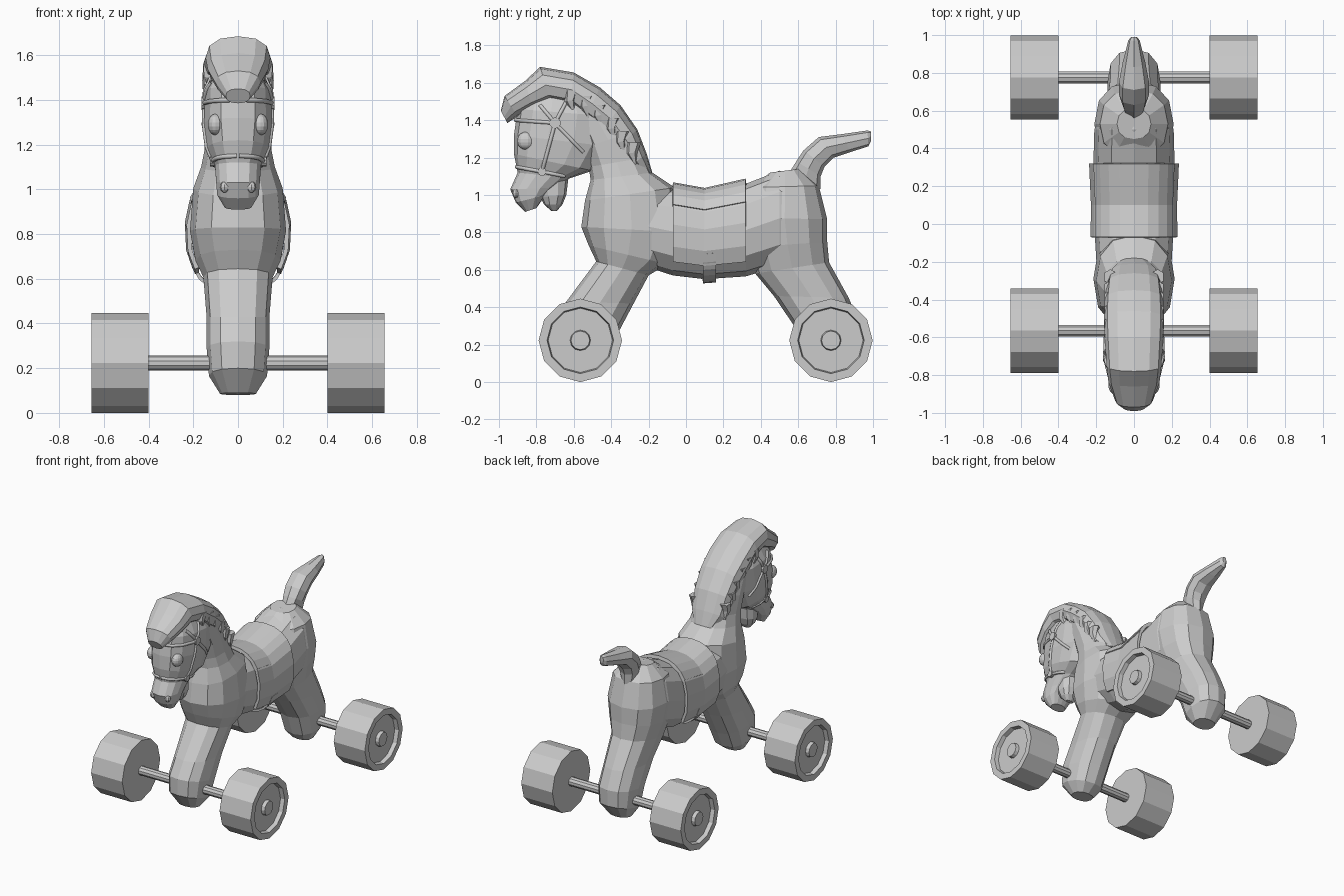
import bpy, bmesh, math
from mathutils import Vector
from mathutils.bvhtree import BVHTree

if "Cube" in bpy.data.objects:
    bpy.data.objects.remove(bpy.data.objects["Cube"])

grey = bpy.data.materials.new("light_grey")
grey.use_nodes = True
grey.diffuse_color = (0.6, 0.6, 0.6, 1)
grey.node_tree.nodes["Principled BSDF"].inputs["Base Color"].default_value = grey.diffuse_color


def finish(name, bm):
    bmesh.ops.recalc_face_normals(bm, faces=bm.faces)
    mesh = bpy.data.meshes.new(name)
    bm.to_mesh(mesh)
    bm.free()
    mesh.materials.append(grey)
    ob = bpy.data.objects.new(name, mesh)
    bpy.context.collection.objects.link(ob)
    return ob


def oval(a, b, w, t, power=0.85):
    """Point on an oval spanning profile points a and b, with half width w."""
    c, s = math.cos(t), math.sin(t)
    c = math.copysign(abs(c) ** power, c)
    s = math.copysign(abs(s) ** power, s)
    y = (a[0] + b[0]) / 2 + (a[0] - b[0]) / 2 * c
    z = (a[1] + b[1]) / 2 + (a[1] - b[1]) / 2 * c
    return Vector((w * s, y, z))


def loft(name, sections, n=12, side=0):
    bm = bmesh.new()
    rings = [[bm.verts.new(oval(a, b, w, math.tau * i / n) + Vector((side, 0, 0)))
              for i in range(n)] for a, b, w in sections]
    for r, q in zip(rings, rings[1:]):
        for i in range(n):
            j = (i + 1) % n
            bm.faces.new((r[i], r[j], q[j], q[i]))
    bm.faces.new(rings[0])
    bm.faces.new(rings[-1])
    return finish(name, bm)


def drape(name, sections, start, end, grow, thick, n=12):
    """Open band wrapped round the trunk from angle start to end."""
    bm = bmesh.new()
    rows = [[bm.verts.new(oval((y, top + grow), (y, low - grow), w + grow,
                               start + (end - start) * i / n)) for i in range(n + 1)]
            for y, top, low, w in sections]
    for r, q in zip(rows, rows[1:]):
        for i in range(n):
            bm.faces.new((r[i], r[i + 1], q[i + 1], q[i]))
    ob = finish(name, bm)
    mod = ob.modifiers.new("thickness", "SOLIDIFY")
    mod.thickness = thick
    mod.offset = 0
    return ob


def ball(name, loc, scale, seg=12):
    bm = bmesh.new()
    bmesh.ops.create_uvsphere(bm, u_segments=seg, v_segments=seg // 2 + 2, radius=1)
    for v in bm.verts:
        v.co = Vector(v.co[k] * scale[k] + loc[k] for k in range(3))
    return finish(name, bm)


def lathe(name, profile, loc, n=12):
    """Turn (x, radius) pairs round the x axis; zero radius closes the ends."""
    bm = bmesh.new()
    rings = [[bm.verts.new((loc[0] + x, loc[1] + r * math.sin(math.tau * i / n),
                            loc[2] + r * math.cos(math.tau * i / n)))
              for i in range(n)] for x, r in profile]
    for r, q in zip(rings, rings[1:]):
        for i in range(n):
            j = (i + 1) % n
            bm.faces.new((r[i], r[j], q[j], q[i]))
    bmesh.ops.remove_doubles(bm, verts=bm.verts, dist=1e-5)
    return finish(name, bm)


# Front leg, chest and neck
loft("front_leg_and_neck", [
    ((-.63, .09), (-.50, .08), .08), ((-.71, .2), (-.43, .13), .13),
    ((-.71, .32), (-.37, .25), .14), ((-.64, .43), (-.28, .42), .14),
    ((-.48, .645), (-.2, .57), .155), ((-.52, .73), (-.1, .63), .19),
    ((-.56, .83), (-.02, .8), .215), ((-.54, .97), (-.06, 1.04), .2),
    ((-.51, 1.08), (-.18, 1.12), .165), ((-.52, 1.15), (-.22, 1.2), .15),
    ((-.55, 1.25), (-.28, 1.34), .15), ((-.6, 1.4), (-.38, 1.46), .14),
    ((-.72, 1.5), (-.5, 1.55), .1)])

# Back leg and rump
loft("back_leg_and_rump", [
    ((.70, .08), (.83, .09), .08), ((.64, .14), (.92, .2), .13),
    ((.585, .29), (.925, .32), .14), ((.47, .46), (.87, .45), .14),
    ((.37, .58), (.765, .64), .155), ((.33, .72), (.755, .75), .19),
    ((.3, .88), (.755, .87), .21), ((.35, 1.04), (.71, 1.05), .18),
    ((.45, 1.12), (.61, 1.14), .09)])

# Trunk and the cloth on it: y, top, bottom, half width
trunk = [(-.35, 1.06, .66, .19), (-.07, 1.04, .57, .207), (.1, 1.01, .55, .205),
         (.32, 1.06, .565, .215), (.5, 1.13, .62, .21), (.62, 1.12, .68, .17)]
loft("trunk", [((y, t), (y, b), w) for y, t, b, w in trunk])
drape("saddle_cloth", trunk[1:4], -2.2, 2.2, .014, .02)
drape("saddle_seat", trunk[1:4], -1.05, 1.05, .02, .016, 8)
drape("girth_strap", [(.09, 1.01, .55, .205), (.16, 1.02, .555, .208)], 1.9, math.tau - 1.9, .015, .015)
loft("girth_buckle", [((.08, .6), (.16, .6), .04), ((.1, .53), (.15, .54), .03)], 8)

# Tail
loft("tail", [
    ((.54, 1.1), (.72, 1.03), .05), ((.59, 1.18), (.72, 1.1), .07),
    ((.63, 1.24), (.74, 1.15), .08), ((.71, 1.31), (.79, 1.2), .08),
    ((.83, 1.325), (.88, 1.23), .06), ((.97, 1.345), (.975, 1.26), .03),
    ((.99, 1.34), (.99, 1.29), .015)], 8)

# Head and lower lip
head = loft("head", [
    ((-.84, 1.56), (-.48, 1.54), .1), ((-.9, 1.46), (-.4, 1.42), .15),
    ((-.92, 1.32), (-.42, 1.26), .155), ((-.92, 1.22), (-.5, 1.13), .14),
    ((-.9, 1.12), (-.62, 1.09), .105), ((-.94, 1.03), (-.69, 1.04), .1),
    ((-.91, .96), (-.75, 1.0), .095), ((-.86, .91), (-.8, .93), .06)], 14)
loft("lower_lip", [
    ((-.8, 1.07), (-.63, 1.08), .075), ((-.78, .99), (-.64, 1.0), .075),
    ((-.76, .95), (-.66, .95), .06), ((-.72, .915), (-.69, .915), .03)], 10)

# Mane with forelock
loft("mane", [
    ((-.99, 1.45), (-.955, 1.385), .055), ((-.97, 1.53), (-.9, 1.42), .1),
    ((-.86, 1.61), (-.82, 1.46), .135), ((-.78, 1.685), (-.72, 1.49), .145),
    ((-.6, 1.655), (-.62, 1.47), .155), ((-.46, 1.575), (-.54, 1.4), .16),
    ((-.35, 1.48), (-.45, 1.33), .155), ((-.26, 1.35), (-.38, 1.24), .145),
    ((-.21, 1.22), (-.32, 1.14), .13), ((-.18, 1.12), (-.24, 1.1), .08)])
locks = [(-.63, 1.5), (-.55, 1.47), (-.48, 1.42), (-.41, 1.35), (-.36, 1.28), (-.3, 1.22)]

# Paired details on the face
bvh = BVHTree.FromPolygons([v.co for v in head.data.vertices],
                           [list(p.vertices) for p in head.data.polygons])


def on_head(y, z, s):
    hit = bvh.ray_cast(Vector((s, y, z)), Vector((-s, 0, 0)))[0]
    return hit if hit else Vector((0, y, z))


def strap(name, start, end, s, steps=8):
    curve = bpy.data.curves.new(name, "CURVE")
    curve.dimensions = "3D"
    curve.bevel_depth = .011
    curve.bevel_resolution = 1
    line = curve.splines.new("POLY")
    line.points.add(steps)
    for k, p in enumerate(line.points):
        f = k / steps
        p.co = (*on_head(start[0] + (end[0] - start[0]) * f,
                         start[1] + (end[1] - start[1]) * f, s), 1)
    curve.materials.append(grey)
    bpy.context.collection.objects.link(bpy.data.objects.new(name, curve))


brow, bit = (-.7, 1.385), (-.77, 1.125)
for label, s in (("left", 1), ("right", -1)):
    for k, (y, z) in enumerate(locks):
        loft(f"{label}_mane_lock_{k + 1}", [
            ((y - .02, z + .06), (y + .06, z + .06), .035),
            ((y - .02, z), (y + .04, z + .01), .03),
            ((y + .025, z - .06), (y + .035, z - .055), .008)], 6, s * .125)
    ball(label + "_eye", (s * .1, -.855, 1.29), (.036, .048, .048), 14)
    ball(label + "_nostril", (s * .06, -.91, 1.01), (.022, .02, .025), 8)
    for ends in ((brow, (-.78, 1.48)), (brow, (-.64, 1.5)), (brow, bit),
                 (brow, (-.55, 1.23)), (brow, (-.91, 1.4)), ((-.905, 1.15), bit), (bit, (-.65, 1.1))):
        strap(label + "_bridle_strap", *ends, s)
    for spot, r in ((brow, .03), (bit, .023)):
        lathe(label + "_bridle_ring", [(-.015, 0), (-.015, r), (.015, r), (.015, 0)],
              on_head(*spot, s), 10)

# Axles and wheels
for place, y in (("front", -.565), ("back", .775)):
    lathe(place + "_axle", [(-.42, 0), (-.42, .033), (.42, .033), (.42, 0)], (0, y, .223), 10)
    for label, s in (("left", 1), ("right", -1)):
        lathe(f"{place}_{label}_wheel", [(s * x, r) for x, r in (
            (.4, 0), (.4, .223), (.655, .223), (.655, .178), (.625, .172), (.625, .055),
            (.65, .05), (.65, 0))], (0, y, .223))
